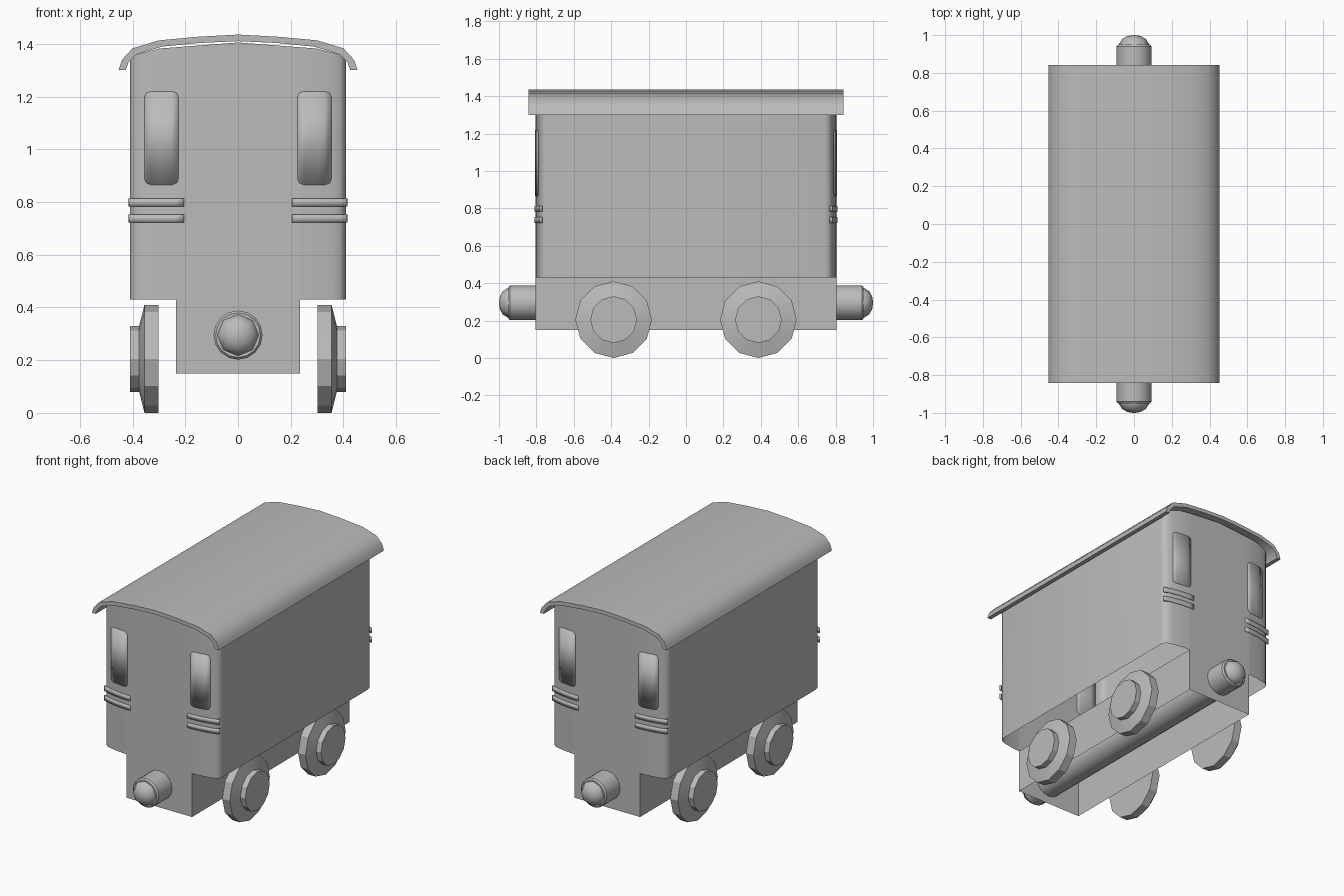
import bpy, bmesh, math
from mathutils import Matrix

old = bpy.data.objects.get("Cube")
if old:
    bpy.data.objects.remove(old, do_unlink=True)

grey = bpy.data.materials.new("plain_grey")
grey.use_nodes = True
colour = (0.5, 0.5, 0.5, 1)
grey.diffuse_color = colour
grey.node_tree.nodes["Principled BSDF"].inputs["Base Color"].default_value = colour

# Quarter plan of the wall: end centre, bowed end, rounded corner, side centre
PLAN = [(0, .805), (.205, .805), (.235, .805), (.3, .799), (.36, .788),
        (.387, .78), (.404, .764), (.41, .74), (.41, 0)]
ARCH = [(0, 1.405), (.3, 1.382), (.39, 1.358), (.41, 1.335)]


def lerp(points, x):
    for (x0, v0), (x1, v1) in zip(points, points[1:]):
        if x0 <= x <= x1 and x1 > x0:
            return v0 + (v1 - v0) * (x - x0) / (x1 - x0)
    return points[-1][1]


def finish(name, bm, angle=35, thickness=0, recalc=False):
    bmesh.ops.remove_doubles(bm, verts=bm.verts, dist=.0001)
    if recalc:
        bmesh.ops.recalc_face_normals(bm, faces=bm.faces)
    mesh = bpy.data.meshes.new(name)
    bm.to_mesh(mesh)
    bm.free()
    obj = bpy.data.objects.new(name, mesh)
    bpy.context.collection.objects.link(obj)
    mesh.materials.append(grey)
    if thickness:
        mod = obj.modifiers.new("thickness", 'SOLIDIFY')
        mod.thickness = thickness
        mod.offset = 0
    bpy.ops.object.select_all(action='DESELECT')
    obj.select_set(True)
    bpy.context.view_layer.objects.active = obj
    bpy.ops.object.shade_smooth_by_angle(angle=math.radians(angle))
    return obj


def add_strip(bm, columns, sx, sy):
    """Vertical sheet through columns of (x, y, low z, high z)."""
    for a, b in zip(columns, columns[1:]):
        quad = [(a[0], a[1], a[2]), (b[0], b[1], b[2]),
                (b[0], b[1], b[3]), (a[0], a[1], a[3])]
        if sx * sy > 0:
            quad.reverse()
        bm.faces.new([bm.verts.new((sx * x, sy * y, z)) for x, y, z in quad])


def lathe(name, profile, sides, matrix, turn=0, angle=35):
    """Revolve (radius, height) points about local z, then place."""
    bm = bmesh.new()
    rings = []
    for r, h in profile:
        rings.append([bm.verts.new((r * math.cos(turn + math.tau * i / sides),
                                    r * math.sin(turn + math.tau * i / sides), h))
                      for i in range(sides)])
    for lo, hi in zip(rings, rings[1:]):
        for i in range(sides):
            j = (i + 1) % sides
            bm.faces.new((lo[i], lo[j], hi[j], hi[i]))
    bm.faces.new(rings[0][::-1])
    bm.faces.new(rings[-1])
    bm.transform(matrix)
    return finish(name, bm, angle, recalc=True)


QUARTERS = [(sx, sy, f"{'front' if sy < 0 else 'back'}_{'left' if sx > 0 else 'right'}")
            for sx in (1, -1) for sy in (1, -1)]

# Hollow body shell, its end walls reaching down over the chassis
bm = bmesh.new()
for sx, sy, _ in QUARTERS:
    for p, q in zip(PLAN, PLAN[1:]):
        low = .15 if q[0] <= .235 else .43
        add_strip(bm, [(x, y, low, lerp(ARCH, x)) for x, y in (p, q)], sx, sy)
finish("body_shell", bm)

# Chassis side walls, open below
for sx, side in ((1, "left"), (-1, "right")):
    bm = bmesh.new()
    for sy in (1, -1):
        add_strip(bm, [(.235, .805, .15, .43), (.235, 0, .15, .43)], sx, sy)
    finish("chassis_wall_" + side, bm)

# Curved roof with drooping eaves
outer = [(0, 1.435), (.15, 1.427), (.3, 1.413), (.4, 1.383), (.44, 1.34), (.453, 1.3)]
inner = [(.426, 1.3), (.415, 1.33), (.385, 1.36), (.29, 1.389), (.15, 1.403), (0, 1.41)]
half = outer + inner
bm = bmesh.new()
for sx in (1, -1):
    ends = [[bm.verts.new((sx * x, y, z)) for x, z in half] for y in (-.843, .843)]
    n = len(half)
    for i in range(n - 1):
        bm.faces.new((ends[0][i], ends[0][i + 1], ends[1][i + 1], ends[1][i]))
    for end in ends:
        for i in range(len(outer) - 1):
            bm.faces.new((end[i], end[i + 1], end[n - 2 - i], end[n - 1 - i]))
finish("roof", bm, 40, recalc=True)

# Windows and wrap-round corner stripes on both ends
for sx, sy, place in QUARTERS:
    bm = bmesh.new()
    columns = []
    for x, cut in ((.225, .025), (.232, .007), (.25, 0), (.3, 0),
                   (.33, 0), (.348, .007), (.355, .025)):
        columns.append((x, lerp(PLAN, x), .865 + cut, 1.22 - cut))
    add_strip(bm, columns, sx, sy)
    finish("window_" + place, bm, thickness=.004)

    for name, low in (("lower", .722), ("upper", .783)):
        bm = bmesh.new()
        path = PLAN[1:-2] + [(.41, .77)]
        path[-2] = (.404, .778)
        add_strip(bm, [(x, y, low, low + .031) for x, y in path], sx, sy)
        finish(f"{name}_stripe_{place}", bm, thickness=.012)

# Buffer tube through the chassis, with a dome at each end
along_y = Matrix.Translation((0, 0, .295)) @ Matrix.Rotation(math.radians(-90), 4, 'X')
lathe("buffer_tube", [(.085, -.95), (.093, -.94), (.093, .94), (.085, .95)], 16, along_y)
for sy, end in ((1, "back"), (-1, "front")):
    lathe("buffer_dome_" + end,
          [(.08, sy * .94), (.078, sy * .955), (.062, sy * .98), (.035, sy * .995), (.006, sy)],
          8, along_y, angle=60)

# Twelve-sided wheels with bevelled rims and hubs
wheel = [(.205, .302), (.205, .355), (.125, .375), (.125, .41)]
for sx, sy, place in QUARTERS:
    placed = (Matrix.Translation((0, sy * .387, .205))
              @ Matrix.Rotation(math.radians(90 * sx), 4, 'Y'))
    lathe("wheel_" + place, wheel, 12, placed, angle=25)
